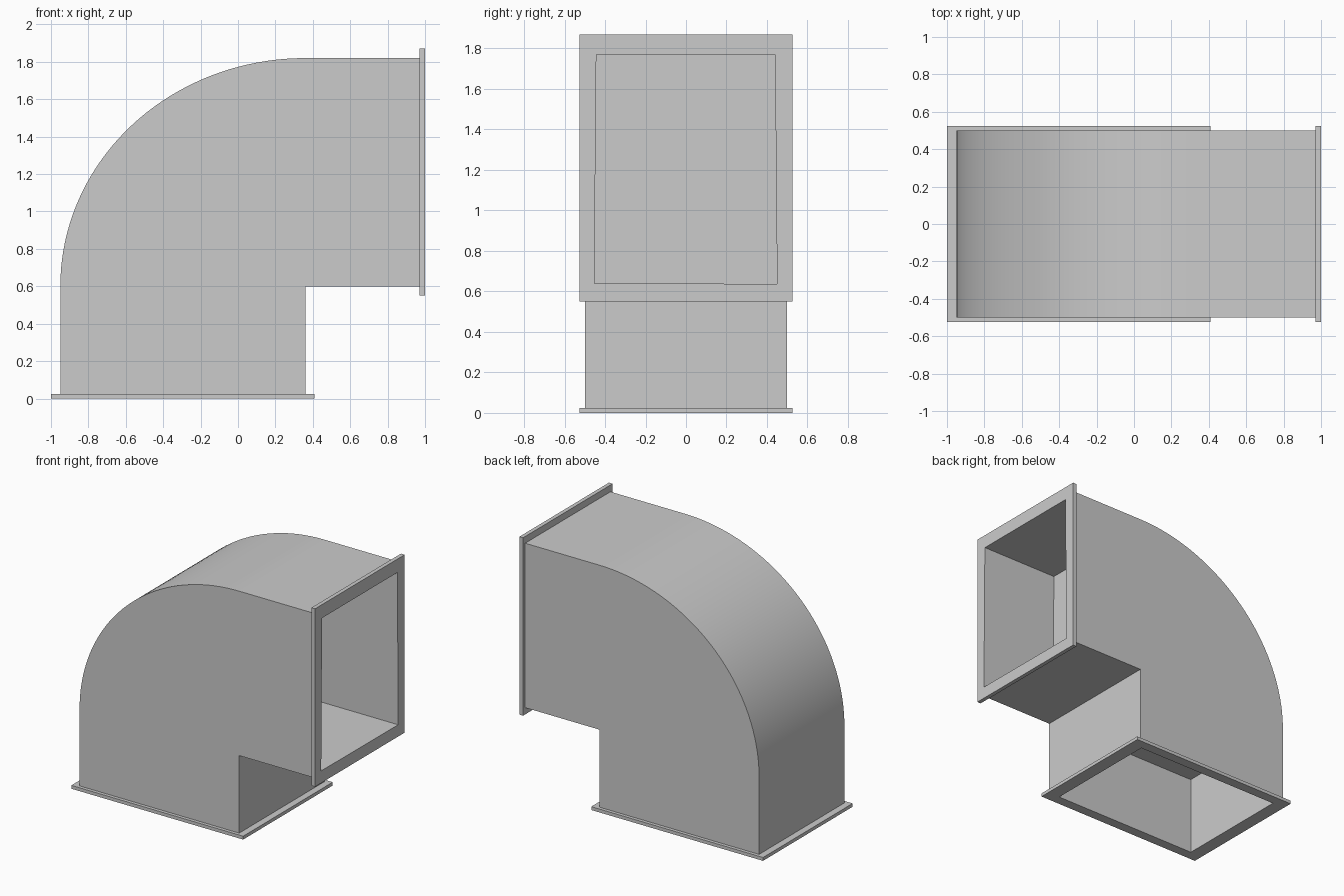
import bpy, bmesh, math
from mathutils import Vector

if "Cube" in bpy.data.objects:
    bpy.data.objects.remove(bpy.data.objects["Cube"])


def prism(name, points, offset):
    """Extrude a planar loop of 3D points along an offset vector."""
    bm = bmesh.new()
    face = bm.faces.new([bm.verts.new(p) for p in points])
    new = bmesh.ops.extrude_face_region(bm, geom=[face], use_keep_orig=True)
    verts = [g for g in new["geom"] if isinstance(g, bmesh.types.BMVert)]
    bmesh.ops.translate(bm, verts=verts, vec=Vector(offset))
    bmesh.ops.recalc_face_normals(bm, faces=bm.faces)
    mesh = bpy.data.meshes.new(name)
    bm.to_mesh(mesh)
    bm.free()
    obj = bpy.data.objects.new(name, mesh)
    bpy.context.collection.objects.link(obj)
    return obj


def rect_xy(x0, x1, y, z):
    return [(x0, -y, z), (x1, -y, z), (x1, y, z), (x0, y, z)]


def cut(obj, cutters):
    bpy.ops.object.select_all(action="DESELECT")
    bpy.context.view_layer.objects.active = obj
    obj.select_set(True)
    for cutter in cutters:
        mod = obj.modifiers.new("opening", "BOOLEAN")
        mod.operation = "DIFFERENCE"
        mod.solver = "EXACT"
        mod.object = cutter
        bpy.ops.object.modifier_apply(modifier=mod.name)


# Elbow body: straight legs joined by an elliptical outer bend
STEPS = 40
arc = [(0.36 - 1.31 * math.cos(a), 0.60 + 1.22 * math.sin(a))
       for a in (math.pi / 2 * i / STEPS for i in range(STEPS + 1))]
profile = [(-0.95, 0.025)] + arc + [(0.97, 1.82), (0.97, 0.60),
                                    (0.36, 0.60), (0.36, 0.025)]
body = prism("elbow_body", [(x, -0.5, z) for x, z in profile], (0, 1, 0))

# Flanges at the two ends
base_flange = prism("base_flange", rect_xy(-1.0, 0.41, 0.525, 0), (0, 0, 0.025))
side_flange = prism("side_flange", [(0.97, -0.525, 0.55), (0.97, 0.525, 0.55),
                                    (0.97, 0.525, 1.87), (0.97, -0.525, 1.87)],
                    (0.03, 0, 0))

# Blind openings in each leg
base_cut = prism("base_opening_cutter", rect_xy(-0.90, 0.31, 0.45, -0.1), (0, 0, 0.69))
side_cut = prism("side_opening_cutter", [(0.365, -0.453, 0.64), (0.365, 0.45, 0.637),
                                         (0.365, 0.44, 1.77), (0.365, -0.443, 1.77)],
                 (0.8, 0, 0))
cut(base_flange, [base_cut])
cut(side_flange, [side_cut])
cut(body, [base_cut, side_cut])
bpy.ops.object.shade_smooth_by_angle(angle=math.radians(30))
for cutter in (base_cut, side_cut):
    bpy.data.objects.remove(cutter, do_unlink=True)
